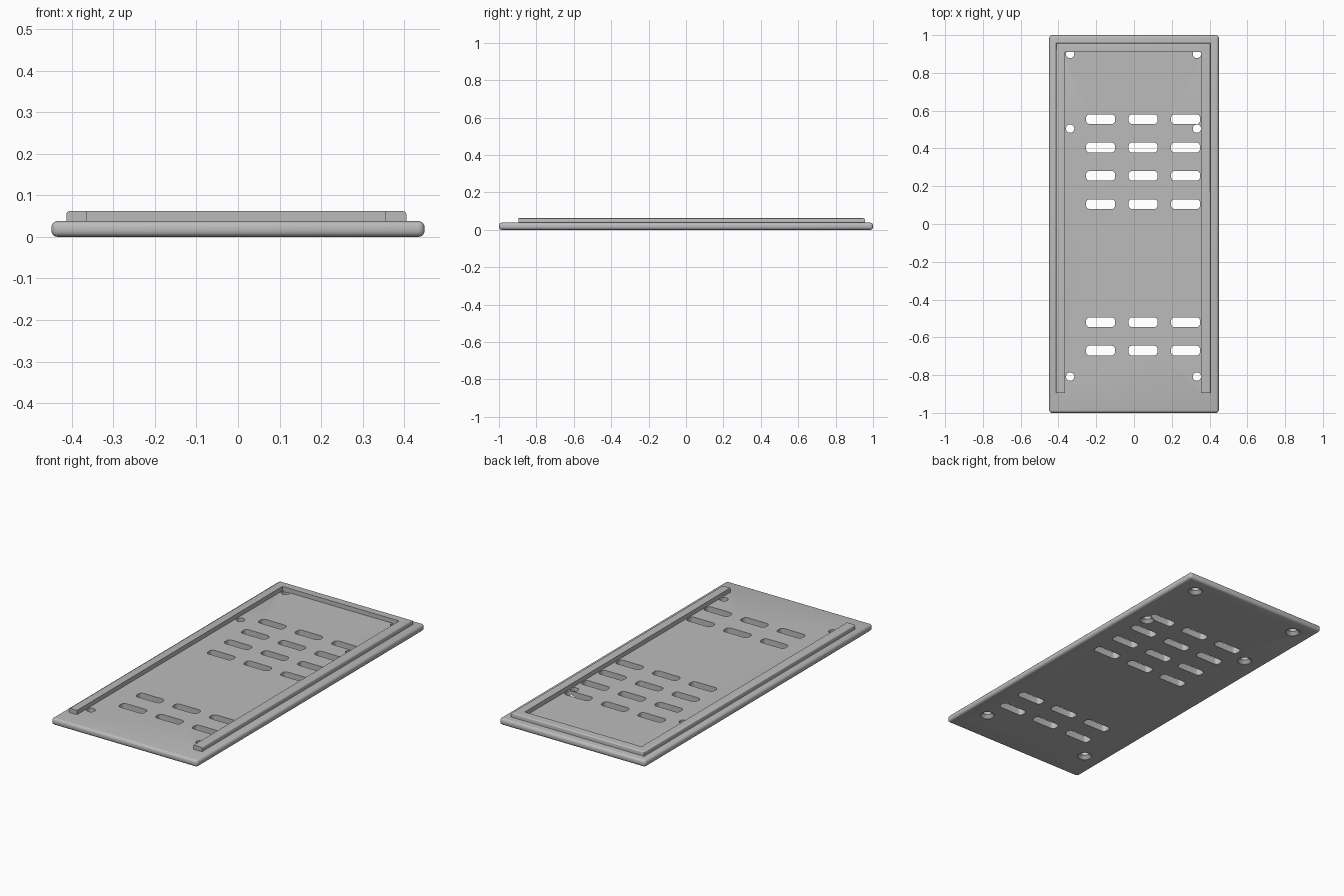
import bpy, bmesh, math

if "Cube" in bpy.data.objects:
    bpy.data.objects.remove(bpy.data.objects["Cube"])

steel = bpy.data.materials.new("grey")
steel.diffuse_color = (0.5, 0.5, 0.5, 1)
steel.use_nodes = True
steel.node_tree.nodes["Principled BSDF"].inputs["Base Color"].default_value = steel.diffuse_color

PLATE_TOP = 0.038
RIM_TOP = 0.062


def loft(bm, rings):
    """Skin a closed solid through stacked rings of points."""
    loops = [[bm.verts.new(p) for p in ring] for ring in rings]
    n = len(loops[0])
    for a, b in zip(loops, loops[1:]):
        for i in range(n):
            j = (i + 1) % n
            bm.faces.new((a[i], a[j], b[j], b[i]))
    bm.faces.new(loops[0][::-1])
    bm.faces.new(loops[-1])


def finish(bm, name):
    bmesh.ops.recalc_face_normals(bm, faces=bm.faces[:])
    mesh = bpy.data.meshes.new(name)
    bm.to_mesh(mesh)
    bm.free()
    ob = bpy.data.objects.new(name, mesh)
    bpy.context.collection.objects.link(ob)
    mesh.materials.append(steel)
    return ob


def circle(x, y, z, r, n=32):
    return [(x + r * math.cos(2 * math.pi * i / n),
             y + r * math.sin(2 * math.pi * i / n), z) for i in range(n)]


def rounded_rect(x, y, z, w, h, r, steps=6):
    pts = []
    for k, (sx, sy) in enumerate(((1, 1), (-1, 1), (-1, -1), (1, -1))):
        for i in range(steps + 1):
            a = math.pi / 2 * (k + i / steps)
            pts.append((x + sx * (w / 2 - r) + r * math.cos(a),
                        y + sy * (h / 2 - r) + r * math.sin(a), z))
    return pts


def smooth(ob):
    bpy.ops.object.select_all(action='DESELECT')
    ob.select_set(True)
    bpy.context.view_layer.objects.active = ob
    bpy.ops.object.shade_smooth_by_angle(angle=math.radians(35))


# Base plate with rounded edges
bm = bmesh.new()
loft(bm, [[(x, y, z) for x, y in ((-0.449, -1), (0.449, -1), (0.449, 1), (-0.449, 1))]
          for z in (0, PLATE_TOP)])
bmesh.ops.bevel(bm, geom=bm.edges[:], offset=0.015, segments=5,
                profile=0.5, affect='EDGES')
plate = finish(bm, "base_plate")

# Ventilation slots
bm = bmesh.new()
for y in (0.555, 0.405, 0.255, 0.105, -0.52, -0.67):
    for x in (-0.177, 0.048, 0.273):
        loft(bm, [rounded_rect(x, y, z, 0.153, 0.052, 0.019) for z in (-0.02, 0.06)])
slots = finish(bm, "slot_cutter")

# Screw holes, countersunk from below
bm = bmesh.new()
for y in (0.9, 0.505, -0.808):
    for x in (-0.338, 0.333):
        loft(bm, [circle(x, y, z, r) for z, r in
                  ((-0.01, 0.038), (0.002, 0.038), (0.018, 0.022), (0.06, 0.022))])
holes = finish(bm, "screw_hole_cutter")

for cutter in (slots, holes):
    mod = plate.modifiers.new(cutter.name, 'BOOLEAN')
    mod.operation = 'DIFFERENCE'
    mod.solver = 'EXACT'
    mod.object = cutter
    bpy.context.view_layer.objects.active = plate
    bpy.ops.object.modifier_apply(modifier=mod.name)
    bpy.data.objects.remove(cutter)
smooth(plate)

# Raised three-sided rim, open at the front
outline = [(-0.413, -0.895), (-0.364, -0.895), (-0.364, 0.91), (0.354, 0.91),
           (0.354, -0.895), (0.405, -0.895), (0.405, 0.957), (-0.413, 0.957)]
bm = bmesh.new()
loft(bm, [[(x, y, z) for x, y in outline] for z in (PLATE_TOP - 0.004, RIM_TOP)])


def is_outer_top(e):
    a, b = (v.co for v in e.verts)
    if min(a.z, b.z) < RIM_TOP - 1e-4:
        return False
    return (a.x == b.x and abs(a.x) > 0.4) or (a.y == b.y and a.y > 0.95)


bmesh.ops.bevel(bm, geom=[e for e in bm.edges if is_outer_top(e)], offset=0.008,
                segments=4, profile=0.5, affect='EDGES')
smooth(finish(bm, "raised_rim"))
